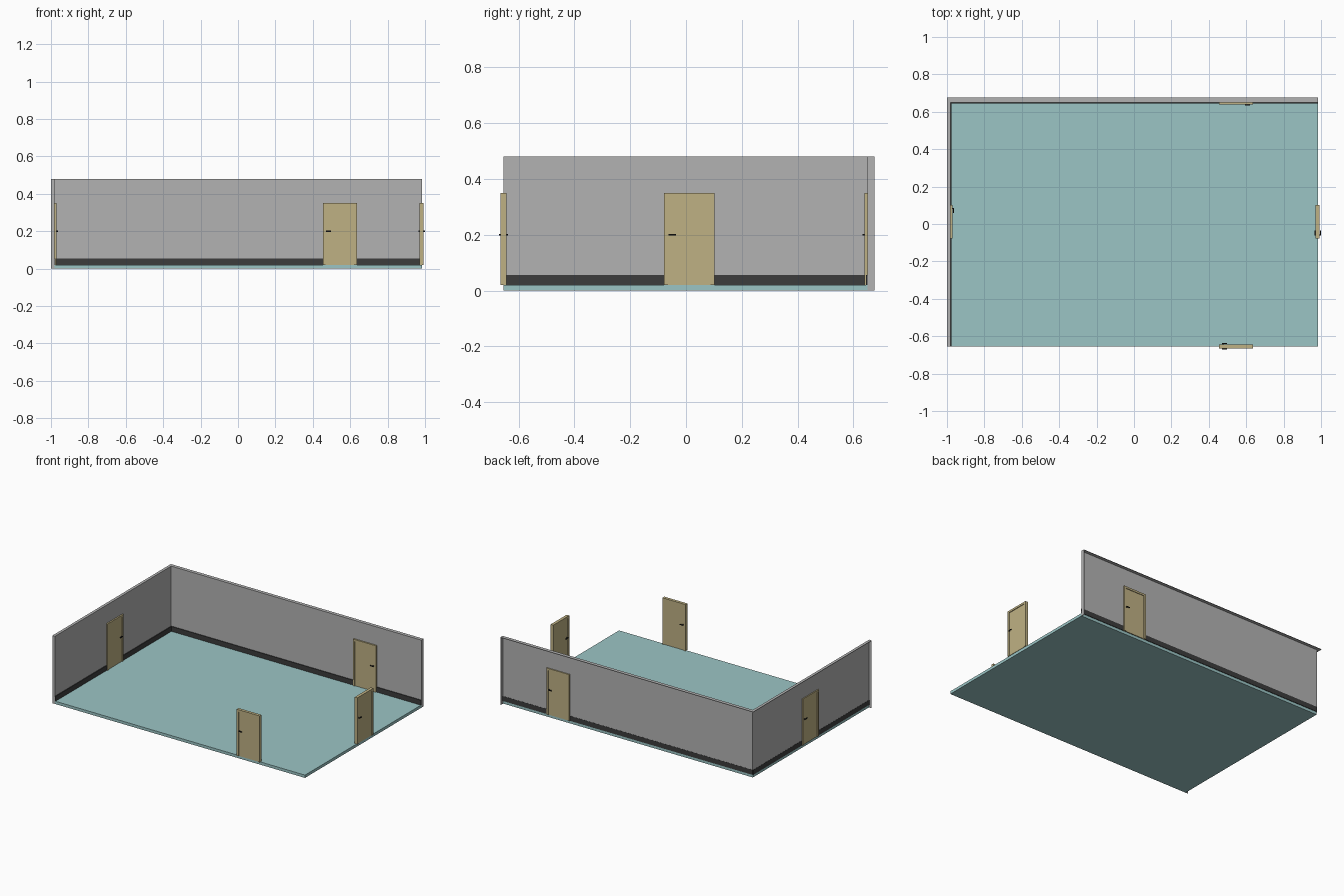
import bpy
import math
from mathutils import Matrix, Vector

cube = bpy.data.objects.get("Cube")
if cube:
    bpy.data.objects.remove(cube, do_unlink=True)


def material(name, rgb):
    m = bpy.data.materials.new(name)
    m.use_nodes = True
    m.diffuse_color = (*rgb, 1)
    bsdf = m.node_tree.nodes["Principled BSDF"]
    bsdf.inputs["Base Color"].default_value = (*rgb, 1)
    bsdf.inputs["Roughness"].default_value = 0.8
    return m


WALL = material("wall grey", (0.45, 0.45, 0.45))
SKIRT = material("skirting dark grey", (0.045, 0.045, 0.045))
WOOD = material("door tan", (0.52, 0.44, 0.23))
FLOOR = material("floor pale teal", (0.33, 0.56, 0.56))
BLACK = material("handle black", (0.01, 0.01, 0.01))


def box(name, mat, x, y, z, place=Matrix()):
    """Box spanning the given (low, high) ranges, moved by place."""
    lo, hi = Vector((x[0], y[0], z[0])), Vector((x[1], y[1], z[1]))
    bpy.ops.mesh.primitive_cube_add(size=1)
    ob = bpy.context.object
    ob.name = name
    size = Matrix.Diagonal((*(hi - lo), 1))
    ob.data.transform(place @ Matrix.Translation((lo + hi) / 2) @ size)
    ob.data.materials.append(mat)
    return ob


# Room extents
X0, X1, Y0, Y1 = -0.98, 0.985, -0.655, 0.65
BASE, SKIRT_TOP, TOP = 0.02, 0.055, 0.48
OUT_X, OUT_Y = -1.0, 0.675
T = 0.003

# Floor slab
box("floor", FLOOR, (X0, X1), (Y0, Y1), (0, BASE))

# Thin wall sheets with flanges turned outward along the top and free ends
box("back_wall", WALL, (X0, X1), (Y1, Y1 + T), (SKIRT_TOP, TOP))
box("back_wall_top_flange", WALL, (OUT_X, X1), (Y1, OUT_Y), (TOP - T, TOP))
box("back_wall_end_flange", WALL, (X1 - T, X1), (Y1, OUT_Y), (0, TOP))
box("right_wall", WALL, (X0 - T, X0), (Y0, Y1), (SKIRT_TOP, TOP))
box("right_wall_top_flange", WALL, (OUT_X, X0), (Y0, Y1), (TOP - T, TOP))
box("right_wall_end_flange", WALL, (OUT_X, X0), (Y0, Y0 + T), (0, TOP))

# Skirting, visible on both sides of the walls
box("back_skirting", SKIRT, (X0, X1), (Y1 - 0.005, Y1 + 0.004), (BASE, SKIRT_TOP))
box("right_skirting", SKIRT, (X0 - 0.004, X0 + 0.005), (Y0, Y1), (BASE, SKIRT_TOP))


def door(name, centre, angle, handle_side):
    """Framed door with a recessed leaf and a lever on each face."""
    place = Matrix.Translation((*centre, BASE)) @ Matrix.Rotation(angle, 4, "Z")
    half, height, jamb, deep, leaf = 0.09, 0.33, 0.014, 0.0105, 0.006
    for side in (-1, 1):
        xs = sorted((side * half, side * (half - jamb)))
        box(name + "_jamb", WOOD, xs, (-deep, deep), (0, height), place)
    inner = (jamb - half, half - jamb)
    box(name + "_lintel", WOOD, inner, (-deep, deep), (height - jamb, height), place)
    box(name + "_leaf", WOOD, inner, (-leaf, leaf), (0, height - jamb), place)
    # Spindle and inward-pointing levers
    grip = handle_side * (half - 0.02)
    stem = (grip - 0.003, grip + 0.003)
    box(name + "_spindle", BLACK, stem, (-0.014, 0.014), (0.177, 0.183), place)
    lever = sorted((grip + handle_side * 0.004, grip - handle_side * 0.022))
    for face in (-1, 1):
        ys = sorted((face * 0.012, face * 0.0165))
        box(name + "_lever", BLACK, lever, ys, (0.177, 0.183), place)


door("front_door", (0.545, -0.654), 0, -1)
door("back_door", (0.545, Y1), 0, 1)
door("left_door", (0.982, 0.012), math.pi / 2, -1)
door("right_door", (X0, 0.012), math.pi / 2, 1)
